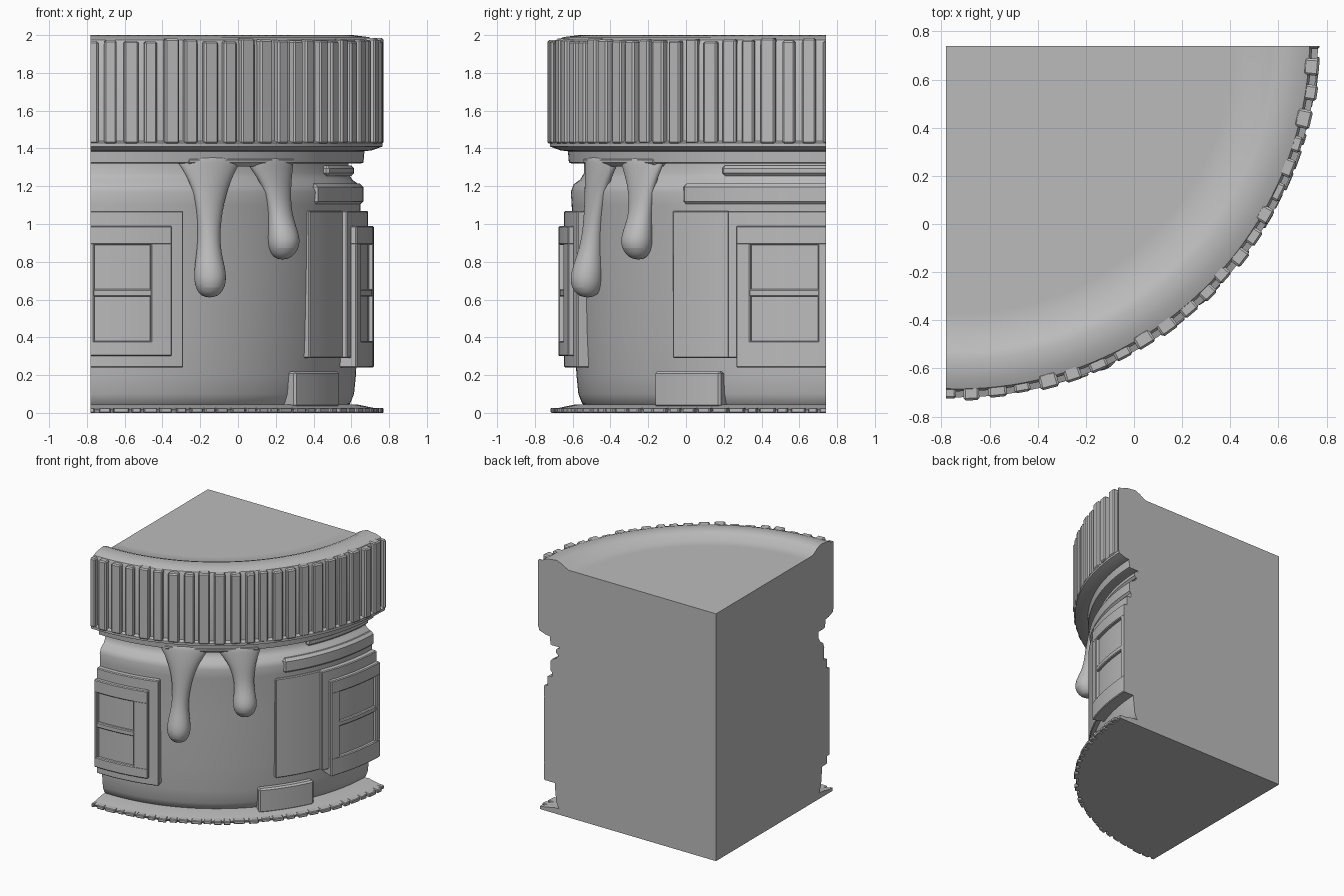
import bpy, bmesh, math, random
from mathutils import Vector

random.seed(4)
if "Cube" in bpy.data.objects:
    bpy.data.objects.remove(bpy.data.objects["Cube"])

CX, CY = -0.73, 0.775          # jar axis
CUT_X, CUT_Y = -0.78, 0.74     # the two flat section planes

clay = bpy.data.materials.new("grey_clay")
clay.use_nodes = True
GREY = (0.5, 0.5, 0.5, 1)
clay.diffuse_color = GREY
clay.node_tree.nodes["Principled BSDF"].inputs["Base Color"].default_value = GREY


def polar(r, deg, z):
    """Angle runs from the front (0) round to the model's left (90)."""
    t = math.radians(deg)
    return Vector((CX + r * math.sin(t), CY - r * math.cos(t), z))


def finish(name, bm):
    """Slice with the two section planes, cap, and make a smooth object."""
    bmesh.ops.recalc_face_normals(bm, faces=bm.faces)
    for co, no in (((CUT_X, 0, 0), (-1, 0, 0)), ((0, CUT_Y, 0), (0, 1, 0))):
        cut = bmesh.ops.bisect_plane(bm, geom=bm.verts[:] + bm.edges[:] + bm.faces[:],
                                     plane_co=co, plane_no=no, clear_outer=True)
        edges = [g for g in cut["geom_cut"] if isinstance(g, bmesh.types.BMEdge)]
        if edges:
            bmesh.ops.edgenet_fill(bm, edges=edges)
    bmesh.ops.recalc_face_normals(bm, faces=bm.faces)
    mesh = bpy.data.meshes.new(name)
    bm.to_mesh(mesh)
    bm.free()
    mesh.materials.append(clay)
    obj = bpy.data.objects.new(name, mesh)
    bpy.context.collection.objects.link(obj)
    bpy.ops.object.select_all(action='DESELECT')
    obj.select_set(True)
    bpy.context.view_layer.objects.active = obj
    bpy.ops.object.shade_smooth_by_angle(angle=math.radians(35))
    return obj


def skin(bm, rings):
    """Bridge closed rings of points and cap both ends."""
    rows = [[bm.verts.new(p) for p in ring] for ring in rings]
    n = len(rows[0])
    for a, b in zip(rows, rows[1:]):
        for i in range(n):
            j = (i + 1) % n
            bm.faces.new((a[i], a[j], b[j], b[i]))
    bm.faces.new(rows[0][::-1])
    bm.faces.new(rows[-1])


def lathe(name, profile, steps=160):
    bm = bmesh.new()
    skin(bm, [[polar(r, 360 * i / steps, z) for i in range(steps)] for r, z in profile])
    return finish(name, bm)


def add_block(bm, a0, a1, z0, z1, r0, r1, bevel=0.006):
    """Curved slab hugging the jar wall between two angles."""
    part = bmesh.new()
    n = max(1, round((a1 - a0) / 3))
    rings = []
    for i in range(n + 1):
        a = a0 + (a1 - a0) * i / n
        rings.append([polar(r0, a, z0), polar(r1, a, z0), polar(r1, a, z1), polar(r0, a, z1)])
    skin(part, rings)
    bmesh.ops.recalc_face_normals(part, faces=part.faces)
    sharp = [e for e in part.edges if e.calc_face_angle(0) > 0.6]
    bmesh.ops.bevel(part, geom=sharp, offset=bevel, segments=1, affect='EDGES')
    temp = bpy.data.meshes.new("temp")
    part.to_mesh(temp)
    part.free()
    bm.from_mesh(temp)
    bpy.data.meshes.remove(temp)


def blocks(name, specs):
    bm = bmesh.new()
    for s in specs:
        add_block(bm, *s)
    return finish(name, bm)


# Main turned bodies
lathe("base_plate", [(1.47, 0), (1.48, 0.02), (1.36, 0.045), (1.2, 0.045)])
lathe("jar_body", [(1.3, 0.03), (1.325, 0.05), (1.345, 0.1), (1.355, 0.2), (1.365, 0.4),
                   (1.375, 0.8), (1.38, 1.1), (1.385, 1.17), (1.37, 1.21), (1.335, 1.235),
                   (1.315, 1.27), (1.315, 1.34)])
lathe("lid", [(1.38, 1.32), (1.395, 1.325), (1.4, 1.385), (1.44, 1.39), (1.495, 1.41),
              (1.495, 1.43), (1.47, 1.44), (1.47, 1.95), (1.46, 1.975), (1.42, 1.99),
              (1.34, 2.0), (1.3, 1.985), (1.24, 1.95), (1.15, 1.95)])

# Grip ribs on the lid and the ragged rim of the base
ribs, a = [], -3.0
while a < 92:
    w = random.uniform(2.5, 3.1)
    ribs.append((a, a + w, 1.425, random.uniform(1.965, 1.985), 1.44,
                 random.uniform(1.495, 1.51), 0.009))
    a += w + random.uniform(1.1, 1.6)
blocks("lid_ribs", ribs)

teeth, a = [], -3.0
while a < 92:
    w = random.uniform(1.8, 3.2)
    teeth.append((a, a + w, 0, 0.027, 1.42, random.uniform(1.485, 1.505), 0.005))
    a += w + random.uniform(0.5, 1.1)
blocks("base_rim_teeth", teeth)


# Windows: backing plate, frame bars and recessed pane
def window(name, back, frame, opening, z_back, z_frame):
    (f0, f1), (o0, o1), (z0, z1) = frame, opening, z_frame
    r0, r1 = 1.33, 1.45
    blocks(name + "_backing", [(*back, *z_back, r0, 1.42)])
    blocks(name + "_frame", [
        (f0, f1, z0, 0.38, r0, r1), (f0, f1, 0.89, z1, r0, r1),
        (f0, o0, 0.37, 0.9, r0, r1), (o1, f1, 0.37, 0.9, r0, r1),
        (o0 - 0.3, o1 + 0.3, 0.615, 0.655, r0, r1 - 0.004)])
    blocks(name + "_pane", [(o0 - 0.3, o1 + 0.3, 0.37, 0.9, r0, 1.425)])


window("front_window", (-5, 18.1), (-5, 15.2), (-1.2, 10.7), (0.24, 1.07), (0.3, 0.99))
window("side_window", (67, 95), (69.4, 95), (72.5, 87), (0.29, 1.07), (0.24, 0.99))

# Open shutter and the step below it
blocks("shutter", [(52.6, 67.2, 0.29, 1.07, 1.3, 1.395)])
blocks("door_step", [(47.5, 64.9, 0.03, 0.22, 1.28, 1.4, 0.012)])


# Drips running down from under the lid: (height, angle, half width, radius, depth)
def drip(name, rows, sides=20):
    bm = bmesh.new()
    rings = []
    for z, ang, half, rad, depth in rows:
        ring = []
        for i in range(sides):
            t = math.tau * i / sides
            spread = math.degrees(half * math.cos(t) / rad)
            ring.append(polar(rad + depth * math.sin(t), ang + spread, z))
        rings.append(ring)
    skin(bm, rings)
    obj = finish(name, bm)
    sub = obj.modifiers.new("smooth", 'SUBSURF')
    sub.levels = sub.render_levels = 2
    return obj


drip("long_drip", [
    (1.37, 25.2, 0.21, 1.35, 0.05), (1.32, 25.3, 0.18, 1.36, 0.05),
    (1.2, 25, 0.1, 1.38, 0.05), (1.02, 24.6, 0.062, 1.39, 0.05),
    (0.87, 24.2, 0.06, 1.4, 0.06), (0.74, 24.1, 0.09, 1.425, 0.09),
    (0.66, 24.1, 0.08, 1.425, 0.085), (0.61, 24.1, 0.04, 1.42, 0.04)])
drip("short_drip", [
    (1.37, 41.5, 0.19, 1.35, 0.05), (1.3, 42, 0.15, 1.36, 0.05),
    (1.2, 42.8, 0.09, 1.38, 0.05), (1.05, 43.2, 0.066, 1.39, 0.055),
    (0.94, 43.2, 0.088, 1.42, 0.085), (0.87, 43.2, 0.085, 1.42, 0.085),
    (0.81, 43.2, 0.04, 1.41, 0.04)])
blocks("drip_bridge", [(19, 48, 1.305, 1.36, 1.28, 1.4, 0.02)])

# Folded collar around the shoulder above the side window
blocks("shoulder_fold", [(55, 95, 1.1, 1.215, 1.3, 1.395, 0.02),
                         (64, 95, 1.255, 1.31, 1.28, 1.345, 0.015)])
